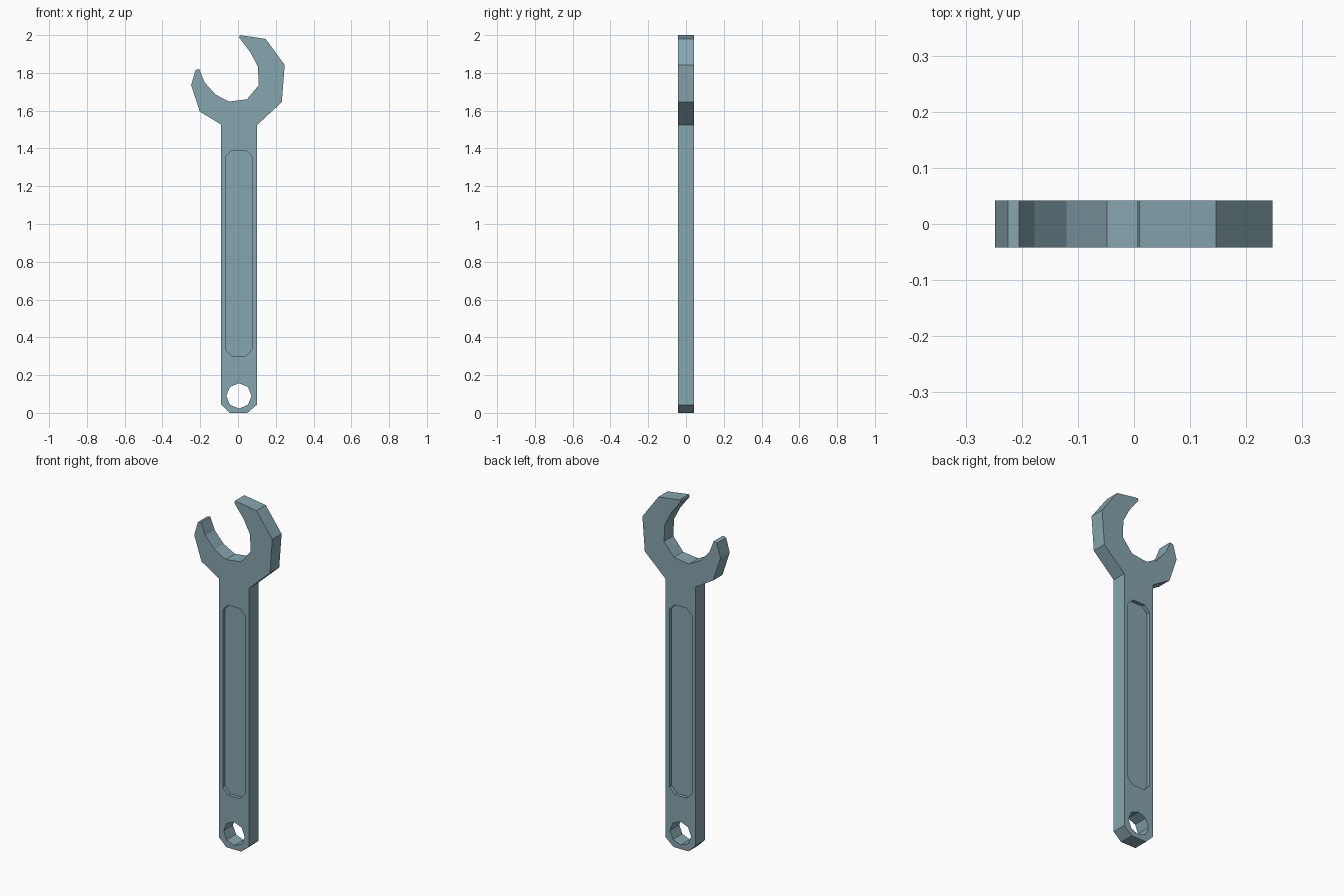
import bpy, bmesh
from math import sin, cos, pi

if "Cube" in bpy.data.objects:
    bpy.data.objects.remove(bpy.data.objects["Cube"])

T = 0.042        # half thickness
RECESS = 0.02    # depth of the handle panels


def prism(name, outline, y0, y1):
    """Extrude an x/z outline along y."""
    bm = bmesh.new()
    face = bm.faces.new([bm.verts.new((x, y0, z)) for x, z in outline])
    ext = bmesh.ops.extrude_face_region(bm, geom=[face])
    verts = [g for g in ext["geom"] if isinstance(g, bmesh.types.BMVert)]
    bmesh.ops.translate(bm, verts=verts, vec=(0, y1 - y0, 0))
    bmesh.ops.recalc_face_normals(bm, faces=bm.faces)
    mesh = bpy.data.meshes.new(name)
    bm.to_mesh(mesh)
    bm.free()
    ob = bpy.data.objects.new(name, mesh)
    bpy.context.collection.objects.link(ob)
    return ob


def cut(target, cutter):
    """Subtract the cutter and remove it."""
    cutter.hide_render = True
    mod = target.modifiers.new("cut", "BOOLEAN")
    mod.operation = "DIFFERENCE"
    mod.solver = "EXACT"
    mod.object = cutter
    bpy.context.view_layer.objects.active = target
    bpy.ops.object.modifier_apply(modifier=mod.name)
    bpy.data.objects.remove(cutter)


# Whole silhouette: handle, tilted jaws and faceted opening
handle_left = [(0.05, 0), (-0.045, 0), (-0.09, 0.045), (-0.09, 1.527)]
jaw_outer_left = [(-0.202, 1.595), (-0.248, 1.735), (-0.225, 1.815), (-0.205, 1.82)]
opening = [(-0.177, 1.75), (-0.12, 1.686), (-0.048, 1.648), (0.047, 1.66),
           (0.11, 1.735), (0.105, 1.833), (0.067, 1.907), (0.006, 1.987)]
jaw_outer_right = [(0.01, 2.0), (0.146, 1.98), (0.247, 1.842), (0.232, 1.645)]
handle_right = [(0.1, 1.523), (0.1, 0.043)]
wrench = prism("wrench", handle_left + jaw_outer_left + opening
               + jaw_outer_right + handle_right, -T, T)

# Blue-grey steel
steel = bpy.data.materials.new("steel")
steel.diffuse_color = (0.24, 0.38, 0.43, 1)
steel.use_nodes = True
steel.node_tree.nodes["Principled BSDF"].inputs["Base Color"].default_value = steel.diffuse_color
wrench.data.materials.append(steel)

# Octagonal hanging hole
hole = [(0.005 + 0.067 * sin(i * pi / 4), 0.09 + 0.067 * cos(i * pi / 4))
        for i in range(8)]
cut(wrench, prism("hole_cutter", hole, -0.1, 0.1))

# Chamfered recessed panel on each face of the handle
panel = [(-0.067, 0.337), (-0.034, 0.302), (0.041, 0.302), (0.075, 0.337),
         (0.075, 1.355), (0.041, 1.39), (-0.034, 1.39), (-0.067, 1.355)]
for side in (-1, 1):
    cut(wrench, prism("panel_cutter", panel, side * (T - RECESS), side * 0.1))
